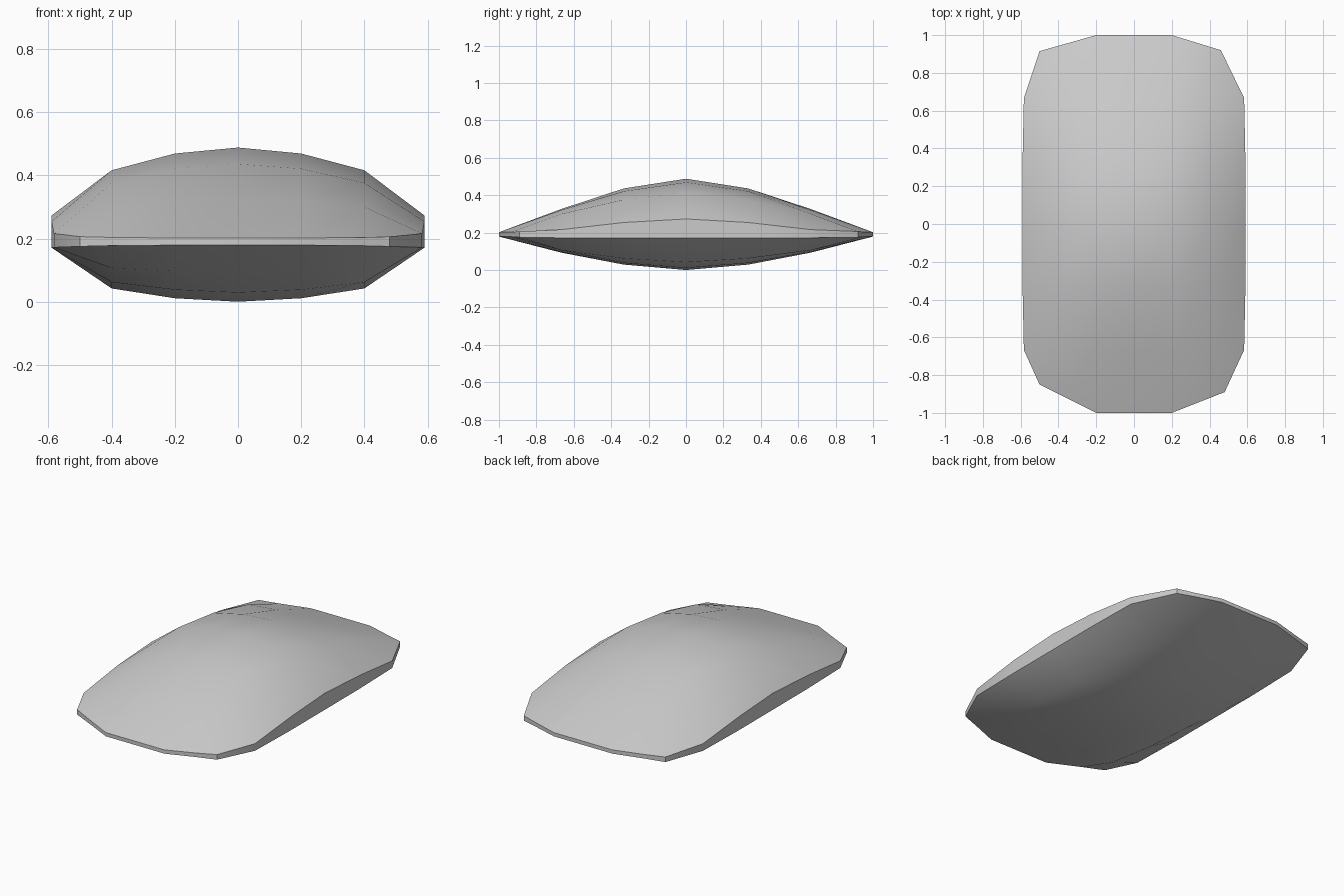
import bpy, bmesh, math

if "Cube" in bpy.data.objects:
    bpy.data.objects.remove(bpy.data.objects["Cube"])

XS = [0, 0.2, 0.4, 0.59]
YS = [0, 0.333, 0.667, 1.0]
# heights for one quadrant, rows by |y|, columns by |x|
TOP = [[.492, .473, .42, .277],
       [.44, .425, .38, .258],
       [.33, .325, .304, .22],
       [.206, .206, .207, .21]]
BOTTOM = [[.004, .015, .046, .175],
          [.033, .042, .066, .175],
          [.097, .101, .11, .176],
          [.183, .183, .182, .179]]
# chipped corners, each a little different
CORNERS = {(1, 1): (.46, .92), (-1, 1): (-.5, .915),
           (1, -1): (.48, -.89), (-1, -1): (-.5, -.85)}


def plan(i, j):
    """Outline position of a grid point, with corners cut off."""
    sx, sy = (1 if i > 0 else -1), (1 if j > 0 else -1)
    a, b = abs(i), abs(j)
    x, y = sx * XS[a], sy * YS[b]
    if b == 3 and a >= 2:
        cx, cy = CORNERS[(sx, sy)]
        t = 1.0 if a == 3 else 0.6
        x = sx * 0.2 + (cx - sx * 0.2) * t
        y = sy + (cy - sy) * t
    elif a == 3 and b == 2:
        x = sx * 0.583
    return x, y


bm = bmesh.new()
R = range(-3, 4)


def sheet(heights, flip):
    v = {(i, j): bm.verts.new((*plan(i, j), heights[abs(j)][abs(i)]))
         for i in R for j in R}
    for i in range(-3, 3):
        for j in range(-3, 3):
            f = [v[i, j], v[i + 1, j], v[i + 1, j + 1], v[i, j + 1]]
            bm.faces.new(f[::-1] if flip else f)
    return v


# domed top and shallower belly
top = sheet(TOP, False)
belly = sheet(BOTTOM, True)

# thin wall joining the two around the edge
ring = ([(i, -3) for i in range(-3, 3)] + [(3, j) for j in range(-3, 3)] +
        [(i, 3) for i in range(3, -3, -1)] + [(-3, j) for j in range(3, -3, -1)])
for p, q in zip(ring, ring[1:] + ring[:1]):
    bm.faces.new([belly[p], belly[q], top[q], top[p]])

zmin = min(v.co.z for v in bm.verts)
for v in bm.verts:
    v.co.z -= zmin
bmesh.ops.recalc_face_normals(bm, faces=bm.faces)

mesh = bpy.data.meshes.new("stone")
bm.to_mesh(mesh)
bm.free()
stone = bpy.data.objects.new("stone", mesh)
bpy.context.collection.objects.link(stone)
bpy.context.view_layer.objects.active = stone
stone.select_set(True)
bpy.ops.object.shade_smooth_by_angle(angle=math.radians(35))
